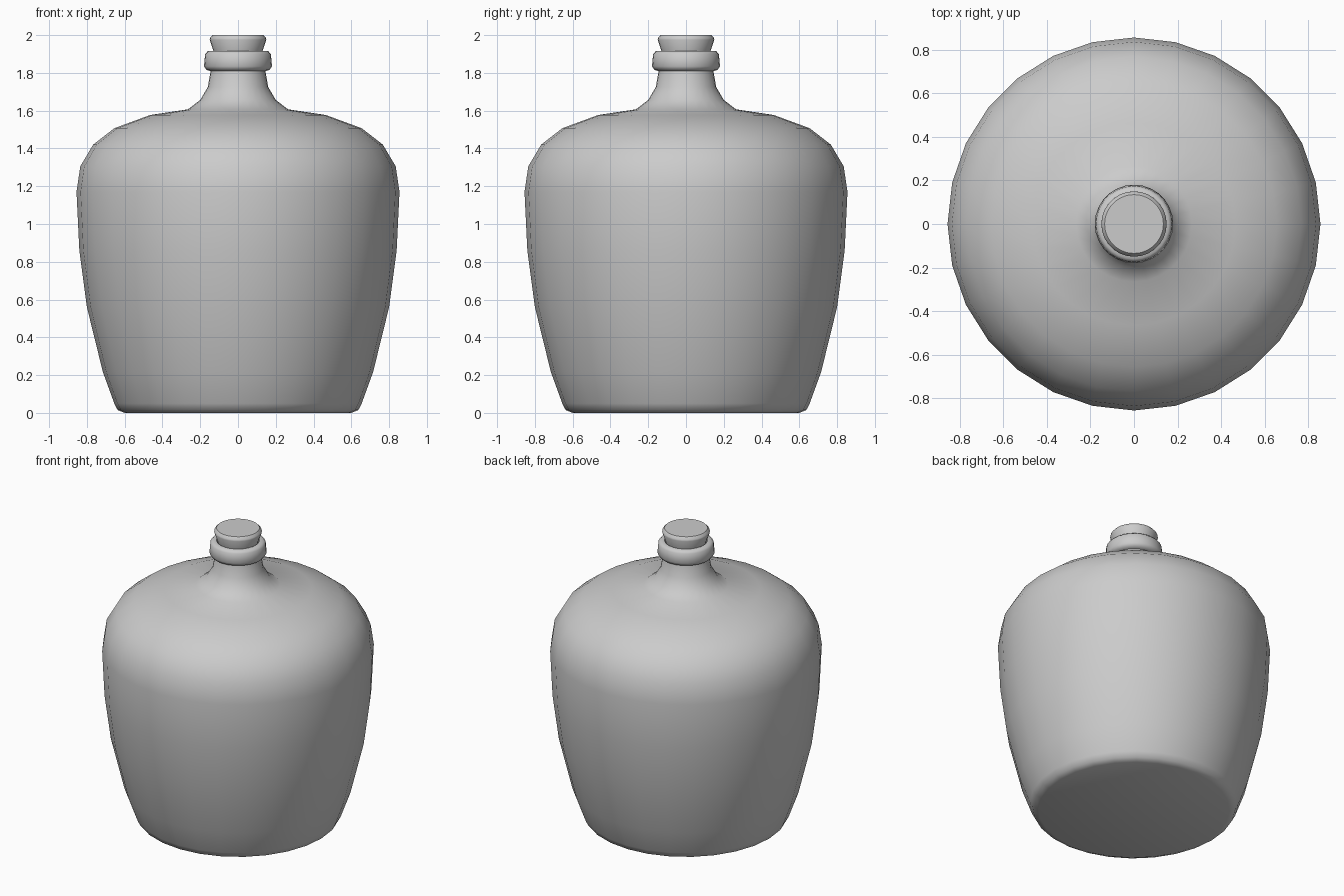
import bpy, bmesh, math

if "Cube" in bpy.data.objects:
    bpy.data.objects.remove(bpy.data.objects["Cube"])

SIDES = 28


def lathe(name, profile, angle):
    """Revolve (radius, height) points around z; radius 0 closes an end."""
    bm = bmesh.new()
    rings = []
    for r, z in profile:
        if r == 0:
            rings.append([bm.verts.new((0, 0, z))] * SIDES)
        else:
            rings.append([bm.verts.new((r * math.cos(math.tau * i / SIDES),
                                        r * math.sin(math.tau * i / SIDES), z))
                          for i in range(SIDES)])
    for a, b in zip(rings, rings[1:]):
        for i in range(SIDES):
            j = (i + 1) % SIDES
            corners = list(dict.fromkeys((a[i], a[j], b[j], b[i])))
            bm.faces.new(corners)
    bmesh.ops.recalc_face_normals(bm, faces=bm.faces)
    mesh = bpy.data.meshes.new(name)
    bm.to_mesh(mesh)
    bm.free()
    obj = bpy.data.objects.new(name, mesh)
    bpy.context.collection.objects.link(obj)
    bpy.ops.object.select_all(action='DESELECT')
    obj.select_set(True)
    bpy.context.view_layer.objects.active = obj
    bpy.ops.object.shade_smooth_by_angle(angle=math.radians(angle))
    return obj


# Bottle: base, body, shoulder, neck and rolled lip, closed beneath the cork
lathe("bottle", [
    (0, 0), (0.60, 0), (0.637, 0.015), (0.655, 0.05), (0.715, 0.215),
    (0.80, 0.56), (0.84, 0.86), (0.855, 1.17), (0.835, 1.305),
    (0.767, 1.42), (0.655, 1.507), (0.465, 1.577), (0.265, 1.607),
    (0.20, 1.657), (0.16, 1.725), (0.145, 1.81),
    (0.167, 1.815), (0.18, 1.835), (0.174, 1.90), (0.16, 1.915),
    (0.135, 1.915), (0.125, 1.90), (0.118, 1.84), (0, 1.84)], 50)

# Cork: tapered stopper with a small bevel on its top edge
lathe("cork", [
    (0, 1.845), (0.115, 1.845), (0.128, 1.91), (0.15, 1.975),
    (0.148, 1.985), (0.135, 2.0), (0, 2.0)], 40)
